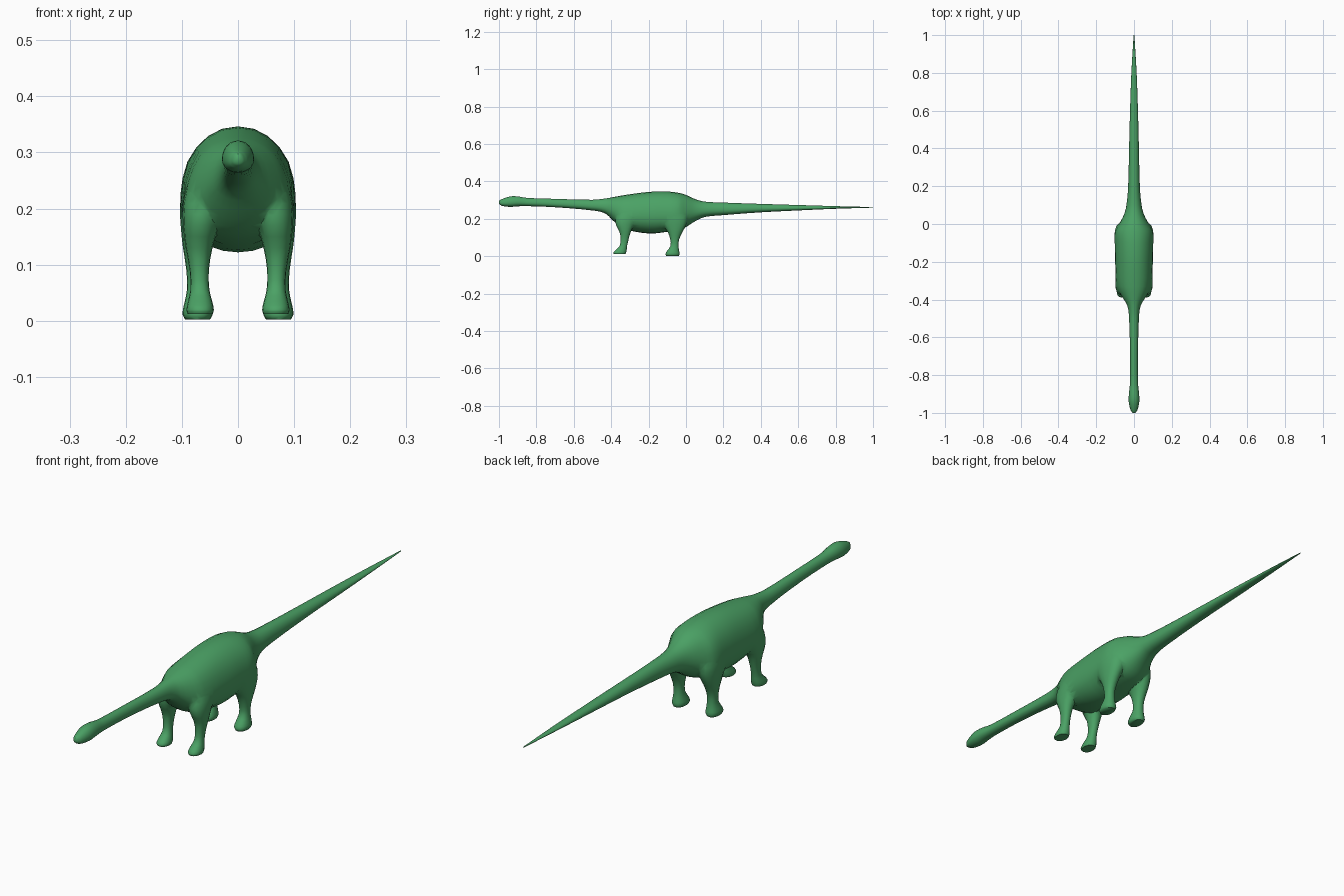
import bpy, bmesh, math
from mathutils import Vector

cube = bpy.data.objects.get("Cube")
if cube:
    bpy.data.objects.remove(cube)

green = bpy.data.materials.new("leaf green")
green.use_nodes = True
GREEN = (0.07, 0.36, 0.13, 1)
green.diffuse_color = GREEN
green.node_tree.nodes["Principled BSDF"].inputs["Base Color"].default_value = GREEN


def spow(v, p):
    return math.copysign(abs(v) ** p, v)


def refine(rows, steps=3):
    """Smoothly interpolate extra rows between the given ones."""
    out = []
    for i in range(len(rows) - 1):
        a, b = Vector(rows[i]), Vector(rows[i + 1])
        before = Vector(rows[max(i - 1, 0)])
        after = Vector(rows[min(i + 2, len(rows) - 1)])
        ha, hb = b[0] - before[0], after[0] - a[0]
        ma = (b - before) * ((b[0] - a[0]) / ha)
        mb = (after - a) * ((b[0] - a[0]) / hb)
        for s in range(steps):
            t = s / steps
            h = (2*t**3 - 3*t**2 + 1, t**3 - 2*t**2 + t, 3*t**2 - 2*t**3, t**3 - t**2)
            out.append(a * h[0] + ma * h[1] + b * h[2] + mb * h[3])
    return out + [Vector(rows[-1])]


def loft(name, rings):
    bm = bmesh.new()
    loops = [[bm.verts.new(p) for p in ring] for ring in rings]
    n = len(loops[0])
    for a, b in zip(loops, loops[1:]):
        for i in range(n):
            bm.faces.new((a[i], a[(i + 1) % n], b[(i + 1) % n], b[i]))
    bm.faces.new(loops[0])
    bm.faces.new(loops[-1])
    bmesh.ops.recalc_face_normals(bm, faces=bm.faces)
    mesh = bpy.data.meshes.new(name)
    bm.to_mesh(mesh)
    bm.free()
    mesh.materials.append(green)
    ob = bpy.data.objects.new(name, mesh)
    bpy.context.collection.objects.link(ob)
    return ob


# Head, neck, trunk and tail: y, bottom, top, half width
TRUNK = [
    (-1.0, .28, .297, .007), (-.985, .27, .305, .018), (-.94, .264, .32, .028),
    (-.9, .267, .32, .027), (-.85, .268, .312, .022), (-.7, .262, .307, .021),
    (-.5, .245, .302, .026), (-.43, .228, .309, .036), (-.38, .18, .318, .068),
    (-.33, .145, .327, .092), (-.2, .12, .344, .101), (-.1, .13, .346, .103),
    (-.04, .142, .339, .101), (0, .155, .328, .08), (.05, .188, .305, .053),
    (.1, .21, .292, .04), (.2, .22, .287, .031), (.4, .235, .28, .026),
    (.6, .245, .274, .021), (.8, .254, .268, .014), (1, .26, .263, .002)]


def trunk_ring(row, n=24):
    y, bottom, top, half = row
    mid = bottom + (top - bottom) * 0.42
    ring = []
    for i in range(n):
        a = math.tau * i / n
        s = math.sin(a)
        z = mid + (s * (top - mid) if s > 0 else spow(s, .9) * (mid - bottom))
        ring.append((half * spow(math.cos(a), .95), y, z))
    return ring


body = loft("body", [trunk_ring(r) for r in refine(TRUNK)])

# Legs: z, inner x, outer x, front y, back y
FRONT = [
    (.012, .045, .09, -.386, -.323), (.02, .043, .092, -.389, -.32),
    (.035, .046, .089, -.375, -.317), (.055, .051, .085, -.355, -.315),
    (.09, .052, .086, -.35, -.307), (.13, .045, .094, -.355, -.295),
    (.17, .035, .099, -.378, -.275), (.21, .03, .099, -.375, -.25),
    (.25, .03, .088, -.35, -.25)]
HIND = [
    (.002, .05, .094, -.106, -.038), (.012, .045, .099, -.11, -.034),
    (.03, .048, .096, -.1, -.037), (.055, .053, .091, -.083, -.04),
    (.09, .053, .092, -.084, -.037), (.13, .045, .099, -.098, -.018),
    (.17, .035, .103, -.125, .004), (.21, .03, .104, -.135, .008),
    (.26, .03, .085, -.12, -.015)]


def leg_ring(row, side, n=16):
    z, x0, x1, y0, y1 = row
    return [(side * ((x0 + x1) / 2 + (x1 - x0) / 2 * spow(math.cos(a), .9)),
             (y0 + y1) / 2 + (y1 - y0) / 2 * spow(math.sin(a), .9), z)
            for a in (math.tau * i / n for i in range(n))]


# Fuse each leg into the body
for kind, rows in (("front", FRONT), ("hind", HIND)):
    for label, side in (("left", 1), ("right", -1)):
        leg = loft(f"{label}_{kind}_leg", [leg_ring(r, side) for r in refine(rows, 2)])
        mod = body.modifiers.new("fuse " + leg.name, 'BOOLEAN')
        mod.operation = 'UNION'
        mod.solver = 'EXACT'
        mod.object = leg
        bpy.context.view_layer.objects.active = body
        bpy.ops.object.modifier_apply(modifier=mod.name)
        bpy.data.objects.remove(leg)

# Soften the seams where the legs meet the trunk
group = body.vertex_groups.new(name="shoulders and hips")
group.add([v.index for v in body.data.vertices
           if -.42 < v.co.y < .04 and .1 < v.co.z < .28], 1, 'REPLACE')
soft = body.modifiers.new("soften", 'SMOOTH')
soft.factor = 0.5
soft.iterations = 3
soft.vertex_group = group.name

bpy.ops.object.select_all(action='DESELECT')
body.select_set(True)
bpy.context.view_layer.objects.active = body
bpy.ops.object.modifier_apply(modifier=soft.name)
bpy.ops.object.shade_smooth_by_angle(angle=math.radians(60))
